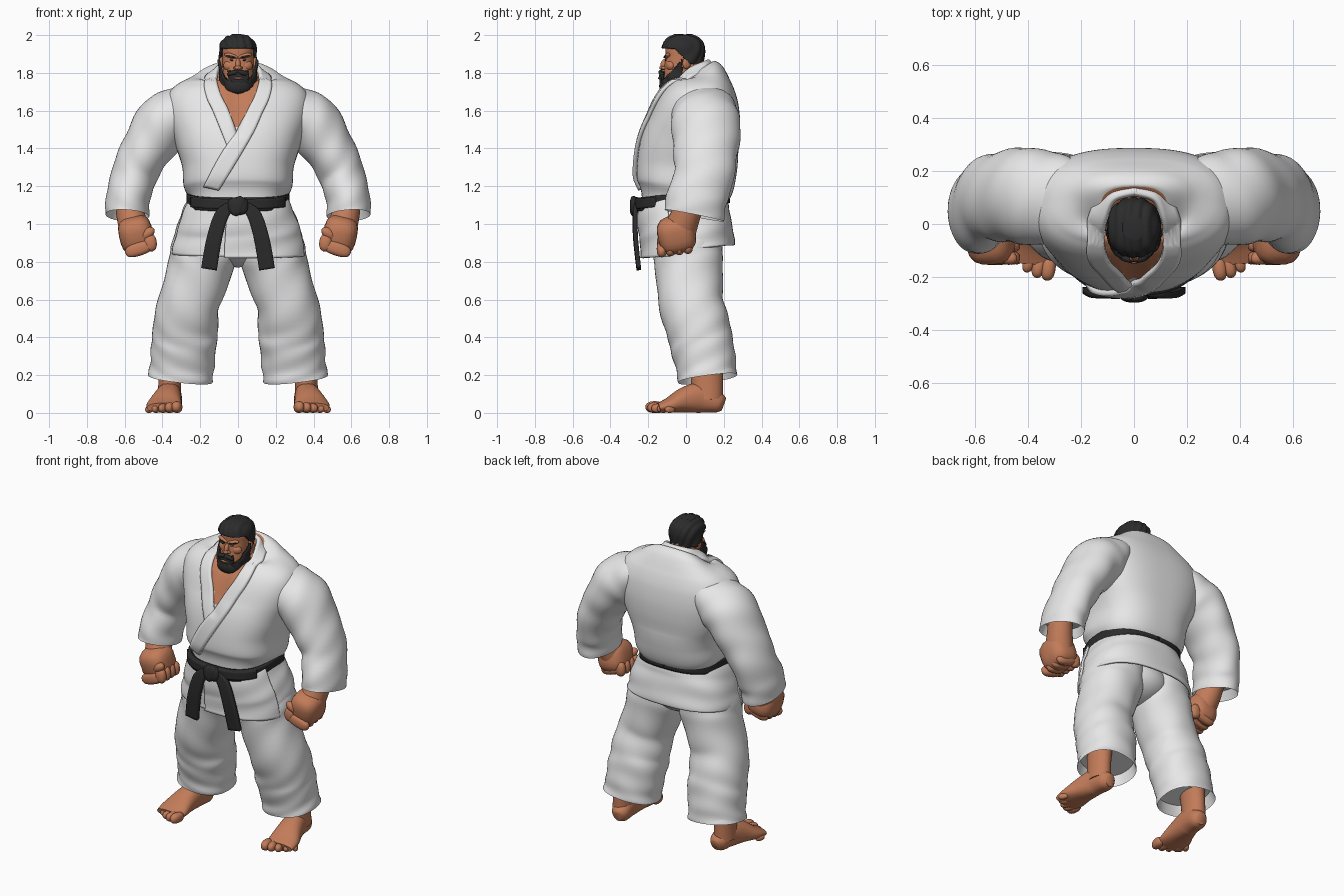
import bpy, bmesh, math
from mathutils import Vector, Matrix, Euler
from mathutils.bvhtree import BVHTree

if "Cube" in bpy.data.objects:
    bpy.data.objects.remove(bpy.data.objects["Cube"])


def material(name, rgb):
    m = bpy.data.materials.new(name)
    m.use_nodes = True
    m.diffuse_color = (*rgb, 1)
    m.node_tree.nodes["Principled BSDF"].inputs["Base Color"].default_value = (*rgb, 1)
    return m


WHITE = material("white cotton", (0.8, 0.8, 0.8))
SKIN = material("tan skin", (0.54, 0.2, 0.1))
BLACK = material("black", (0.025, 0.025, 0.025))
SIDES = (("left", 1), ("right", -1))
Y, Z = Vector((0, 1, 0)), Vector((0, 0, 1))


def finish(name, bm, mats, s=1, thick=0):
    for v in bm.verts:
        v.co.x *= s
    bmesh.ops.recalc_face_normals(bm, faces=bm.faces)
    me = bpy.data.meshes.new(name)
    bm.to_mesh(me)
    bm.free()
    ob = bpy.data.objects.new(name, me)
    bpy.context.collection.objects.link(ob)
    for m in mats:
        me.materials.append(m)
    bpy.ops.object.select_all(action='DESELECT')
    ob.select_set(True)
    bpy.context.view_layer.objects.active = ob
    bpy.ops.object.shade_smooth_by_angle(angle=math.radians(50))
    if thick:
        mod = ob.modifiers.new("thickness", 'SOLIDIFY')
        mod.thickness, mod.offset = thick, 0
    return ob


def smooth_path(pts, steps):
    """Catmull-Rom interpolation of tuples of any length."""
    p = [pts[0], *pts, pts[-1]]
    out = []
    for i in range(len(pts) - 1):
        a, b, c, d = p[i:i + 4]
        for k in range(steps):
            t = k / steps
            out.append([0.5 * (2 * q + (r - o) * t + (2 * o - 5 * q + 4 * r - w) * t * t
                               + (3 * q - o - 3 * r + w) * t ** 3)
                        for o, q, r, w in zip(a, b, c, d)])
    return out + [list(pts[-1])]


def oval(angle, power):
    c, s = math.cos(angle), math.sin(angle)
    return [math.copysign(abs(k) ** (2 / power), k) for k in (c, s)]


def tube_mesh(secs, seg=48, steps=6, ref=Y, power=2.0, ripple=0, arc=None, hem=0):
    """Loft through sections of centre x, y, z and two radii."""
    bm = bmesh.new()
    path = smooth_path(secs, steps)
    mids = [Vector(p[:3]) for p in path]
    a0, a1 = [math.radians(a) for a in (arc or (0, 360))]
    count = seg + 1 if arc else seg
    rings = []
    for i, p in enumerate(path):
        t = (mids[min(i + 1, len(path) - 1)] - mids[max(i - 1, 0)]).normalized()
        u = ref.cross(t).normalized()
        v = t.cross(u)
        if ref == Y and t.z < 0:
            u = -u
        ring = []
        for j in range(count):
            ang = a0 + (a1 - a0) * j / seg
            c, s = oval(ang, power)
            k = 1 + ripple * math.sin(i * 0.8 + 2.2 * math.sin(ang + 0.6)) * math.sin(ang * 2 + i * 0.2 + 1)
            ring.append(bm.verts.new(mids[i] + u * c * p[3] * k + v * s * p[4] * k))
        rings.append(ring)
    for r, q in zip(rings, rings[1:]):
        for j in range(seg):
            n = (j + 1) % count
            bm.faces.new((r[j], r[n], q[n], q[j]))
    if not arc:
        bm.faces.new(rings[0])
        cap = bm.faces.new(rings[-1])
        if hem:
            bm.normal_update()
            bmesh.ops.inset_region(bm, faces=[cap], thickness=0.018)
            for vert in cap.verts:
                vert.co -= t * hem
    return bm


def tube(name, secs, mat, s=1, thick=0, **kw):
    return finish(name, tube_mesh(secs, **kw), [mat], s, thick)


def blob(name, loc, size, mat, s=1, rot=(0, 0, 0), power=2.0):
    """Ellipsoid; a higher power makes it boxier."""
    bm = bmesh.new()
    bmesh.ops.create_icosphere(bm, subdivisions=3, radius=1)
    for v in bm.verts:
        v.co /= sum(abs(k) ** power for k in v.co) ** (1 / power)
    m = Matrix.LocRotScale(Vector(loc), Euler([math.radians(a) for a in rot]), Vector(size))
    bmesh.ops.transform(bm, matrix=m, verts=bm.verts)
    return finish(name, bm, [mat], s)


def strip(name, inner, outer, mat, thick, s=1, steps=8, drape=None, gap=0.004):
    """Cloth band between two edges, optionally draped on a surface."""
    bm = bmesh.new()
    rows = []
    for a, b in zip(smooth_path(inner, steps), smooth_path(outer, steps)):
        row = []
        for k in range(6):
            p = Vector(a).lerp(Vector(b), k / 5)
            if drape and p.z < 1.76:
                hit = drape.ray_cast(Vector((p.x, -1, p.z)), Y)[0]
                if hit:
                    p.y = min(p.y, hit.y - gap)
            row.append(bm.verts.new(p))
        rows.append(row)
    for r, q in zip(rows, rows[1:]):
        for k in range(5):
            bm.faces.new((r[k], r[k + 1], q[k + 1], q[k]))
    return finish(name, bm, [mat], s, thick)


# Torso of the jacket, with the bare chest in the open neck
bm = tube_mesh([(0, -.015, 1.08, .25, .215), (0, -.015, 1.13, .252, .22), (0, -.005, 1.2, .287, .255),
                (0, .005, 1.3, .295, .265), (0, .018, 1.4, .325, .262), (0, .042, 1.5, .36, .248),
                (0, .062, 1.6, .38, .228), (0, .076, 1.68, .37, .2), (0, .082, 1.74, .32, .165),
                (0, .08, 1.785, .225, .13), (0, .065, 1.812, .125, .09)],
               seg=120, power=2.6, steps=8)
for v in bm.verts:
    if v.co.y < 0 and v.co.z > 1.45:
        v.co.y += 0.016 * math.exp(-(v.co.x / 0.014) ** 2)
for f in bm.faces:
    c = f.calc_center_median()
    f.material_index = int(c.y < 0.07 and c.z > 1.49 and abs(c.x) < min(.45 * (c.z - 1.49) + .01, .125))
surface = BVHTree.FromBMesh(bm)
finish("jacket_body", bm, [WHITE, SKIN])

# Collar and crossed lapels
inner = [(-.012, .115, 1.865), (.075, .09, 1.855), (.105, .02, 1.82), (.112, -.04, 1.76), (.09, -.08, 1.68),
         (.05, -.13, 1.6), (0, -.18, 1.5), (-.09, -.22, 1.37), (-.18, -.22, 1.2)]
outer = [(-.012, .19, 1.79), (.1, .16, 1.79), (.16, .05, 1.785), (.178, -.02, 1.73), (.163, -.07, 1.66),
         (.13, -.11, 1.59), (.085, -.16, 1.49), (.005, -.21, 1.35), (-.1, -.22, 1.18)]
strip("left_lapel", inner, outer, WHITE, .022, 1, drape=surface, gap=.011)
strip("right_lapel", inner[:6] + [(.01, -.18, 1.48)], outer[:6] + [(.045, -.2, 1.38)], WHITE, .022, -1,
      drape=surface, gap=.004)

# Jacket skirt panels, split at the hips
for name, grow, low, arc in (("back_skirt", 0, .868, (-22, 202)), ("right_skirt", .006, .845, (196, 276)),
                             ("left_skirt", .014, .835, (262, 344))):
    tube(name, [(0, -.015, 1.14, .25 + grow, .218 + grow), (0, -.008, 1.05, .295 + grow, .232 + grow),
                (0, .008, .95, .328 + grow, .234 + grow), (0, .016, low, .347 + grow, .238 + grow)],
         WHITE, thick=.014, arc=arc, power=2.45, ripple=.015)

# Belt, knot and hanging ends
loop = [(oval(math.radians(a), 2.6), math.sin(math.radians(a))) for a in range(90, 451, 6)]
edge = lambda dz: [(.264 * c, -.015 + .238 * d, 1.125 + .022 * h + dz) for (c, d), h in loop]
strip("belt", edge(-.036), edge(.036), BLACK, .018, steps=2)
strip("belt_second_layer", edge(-.024)[20:41], edge(.03)[20:41], BLACK, .036, steps=2)
blob("belt_knot", (0, -.265, 1.095), (.054, .03, .047), BLACK, power=3)
blob("belt_knot_wrap", (0, -.277, 1.095), (.03, .02, .054), BLACK, rot=(0, 25, 0), power=3)
for side, s in SIDES:
    strip(side + "_belt_end", [(0, -.258, 1.1), (.05, -.27, 1.04), (.085, -.268, .92), (.112, -.25, .755)],
          [(.035, -.258, 1.12), (.115, -.268, 1.07), (.165, -.266, .93), (.195, -.25, .768)], BLACK, .024, s)

for side, s in SIDES:
    # Sleeve
    tube(side + "_sleeve", [(.2, .095, 1.665, .085, .13), (.305, .1, 1.6, .135, .17),
                            (.4, .105, 1.52, .155, .183), (.487, .105, 1.39, .133, .172),
                            (.55, .095, 1.26, .122, .158), (.58, .06, 1.14, .117, .16),
                            (.588, .04, 1.045, .116, .16)], WHITE, s, ripple=.03, hem=.06)
    # Wrist and clenched hand
    tube(side + "_wrist", [(.59, .03, 1.15, .065, .075), (.57, 0, 1.05, .074, .078),
                           (.545, -.035, .96, .082, .088)], SKIN, s)
    blob(side + "_hand", (.54, -.05, .945), (.09, .1, .1), SKIN, s, (12, 12, 0), 3)
    for i in range(4):
        y = -.128 + .046 * i
        blob(f"{side}_finger_{i + 1}", (.525, y, .868 + .006 * i), (.075, .027, .036), SKIN, s, (0, 18, 0), 2.6)
        blob(f"{side}_fingertip_{i + 1}", (.464, y, .9), (.034, .026, .046), SKIN, s, (0, 5, 0), 2.4)
    blob(side + "_thumb", (.485, -.122, .945), (.052, .03, .03), SKIN, s, (0, 35, 20))

    # Trouser leg
    tube(side + "_trouser_leg", [(.15, .01, .99, .16, .18), (.175, .01, .88, .175, .185),
                                 (.2, .015, .77, .172, .18), (.255, .025, .6, .162, .172),
                                 (.278, .06, .46, .172, .17), (.285, .085, .36, .172, .168),
                                 (.297, .105, .25, .17, .16), (.305, .115, .18, .172, .158)],
         WHITE, s, ripple=.025, hem=.07, power=2.2)

    # Bare foot
    tube(side + "_ankle", [(.35, .11, .32, .07, .085), (.36, .11, .2, .06, .085),
                           (.364, .115, .07, .062, .08)], SKIN, s)
    tube(side + "_foot", [(.35, .2, .045, .03, .035), (.352, .17, .055, .055, .055),
                          (.362, .08, .08, .064, .08), (.376, -.005, .068, .077, .068),
                          (.39, -.085, .042, .093, .042), (.395, -.145, .027, .088, .026)],
         SKIN, s, ref=Z, power=2.2)
    for i in range(5):
        r = .031 - .0032 * i
        blob(f"{side}_toe_{i + 1}", (.323 + .037 * i, -.165 + .005 * i * i, r), (r * .88, r * 1.6, r),
             SKIN, s, (0, 0, 8 + 5 * i), 2.4)

blob("hips", (0, .015, .9), (.2, .18, .13), WHITE)

# Neck and head
tube("neck", [(0, .06, 1.72, .105, .1), (0, .03, 1.79, .085, .085), (0, .01, 1.87, .075, .08)], SKIN)


def head_mesh():
    return tube_mesh([(0, -.08, 1.695, .03, .03), (0, -.065, 1.715, .06, .055), (0, -.045, 1.76, .075, .075),
                      (0, -.026, 1.82, .08, .09), (0, -.016, 1.88, .082, .092), (0, -.014, 1.93, .081, .094),
                      (0, -.014, 1.965, .066, .078), (0, -.014, 1.985, .03, .04)], seg=96, steps=12, power=2.25)


finish("head", head_mesh(), [SKIN])


def hairline(c):
    return c.z > min(1.928, max(1.928 - 1.1 * (c.y + .055), 1.85))


def beardline(c):
    front = 1.81 if c.y < -.105 else 0
    return c.y < -.02 and c.z < max(front, 1.788 + 1.3 * (c.y + .085))


# Hair and beard, grown outwards from the head
for name, rule, grow in (("hair", hairline, .012), ("beard", beardline, .017)):
    bm = head_mesh()
    lost = [f for f in bm.faces if not rule(f.calc_center_median())]
    bmesh.ops.delete(bm, geom=lost, context='FACES')
    bm.normal_update()
    shift = {v: v.normal * (grow + .003 * math.sin(v.co.x * 200 + v.co.z * 60)) for v in bm.verts}
    for v, d in shift.items():
        v.co += d
    finish(name, bm, [BLACK], thick=.014)
blob("beard_tip", (0, -.1, 1.73), (.07, .042, .045), BLACK, power=2.4)
blob("hair_front", (0, -.075, 1.96), (.06, .038, .026), BLACK, rot=(20, 0, 0))

# Face
blob("nose", (0, -.115, 1.845), (.014, .02, .032), SKIN, rot=(-18, 0, 0))
blob("nose_tip", (0, -.127, 1.828), (.018, .014, .012), SKIN)
blob("lower_lip", (0, -.141, 1.772), (.027, .008, .006), SKIN)
for side, s in SIDES:
    blob(side + "_nostril", (.015, -.118, 1.826), (.01, .012, .009), SKIN, s)
    blob(side + "_brow_ridge", (.037, -.1, 1.89), (.038, .014, .013), SKIN, s, (0, -14, 12))
    blob(side + "_eyebrow", (.04, -.108, 1.888), (.03, .008, .006), BLACK, s, (0, -16, 18))
    blob(side + "_eye", (.034, -.107, 1.868), (.012, .004, .004), BLACK, s, (0, -8, 12))
    blob(side + "_cheek", (.048, -.084, 1.838), (.032, .02, .026), SKIN, s, (0, 0, 25))
    blob(side + "_moustache", (.027, -.13, 1.8), (.033, .014, .013), BLACK, s, (0, 16, 14))
    blob(side + "_ear", (.088, .005, 1.855), (.013, .024, .034), SKIN, s, (-10, 0, 20))
